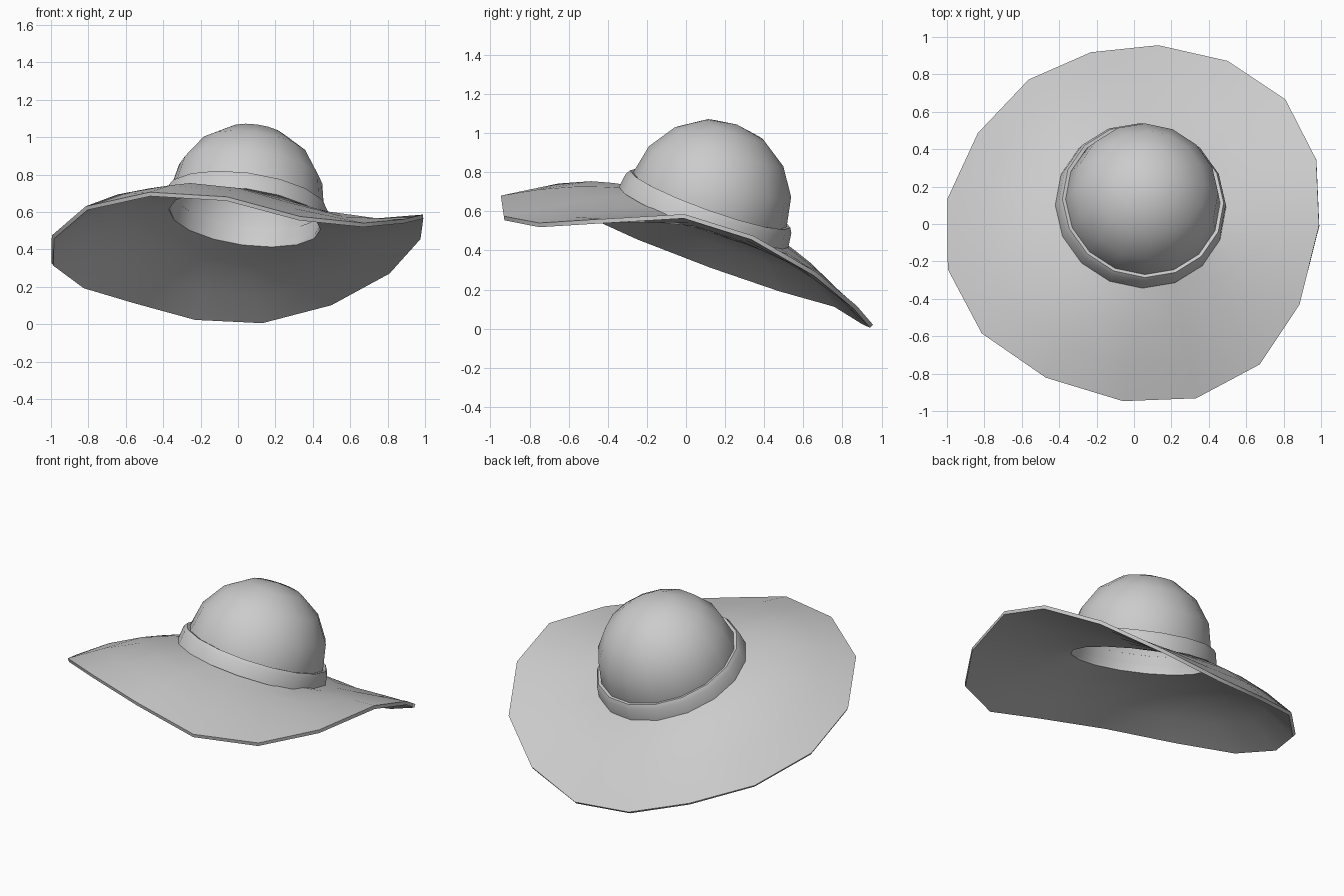
import bpy, bmesh, math
from mathutils import Vector

if "Cube" in bpy.data.objects:
    bpy.data.objects.remove(bpy.data.objects["Cube"])

N = 16
CENTRE = Vector((0.035, 0.09, 0.57))
TILT = Vector((0, 0, 1)).rotation_difference(Vector((0.14, 0.36, 1)).normalized())


def ring(r, h):
    """A 16-sided ring in the tilted frame of the head opening."""
    return [CENTRE + TILT @ Vector((r * math.cos(2 * math.pi * i / N),
                                    r * math.sin(2 * math.pi * i / N), h)) for i in range(N)]


def loft(name, rings, cap=None, closed=False, thickness=0):
    bm = bmesh.new()
    rows = [[bm.verts.new(p) for p in r] for r in rings]
    pairs = list(zip(rows, rows[1:]))
    if closed:
        pairs.append((rows[-1], rows[0]))
    for a, b in pairs:
        for i in range(N):
            j = (i + 1) % N
            bm.faces.new((a[i], a[j], b[j], b[i]))
    if cap is not None:
        tip = bm.verts.new(cap)
        for i in range(N):
            bm.faces.new((rows[-1][i], rows[-1][(i + 1) % N], tip))
    bmesh.ops.recalc_face_normals(bm, faces=bm.faces)
    # open sheets: make sure the brim faces up
    if thickness and sum(f.normal.z for f in bm.faces) < 0:
        bmesh.ops.reverse_faces(bm, faces=bm.faces)
    mesh = bpy.data.meshes.new(name)
    bm.to_mesh(mesh)
    bm.free()
    ob = bpy.data.objects.new(name, mesh)
    bpy.context.collection.objects.link(ob)
    bpy.ops.object.select_all(action='DESELECT')
    ob.select_set(True)
    bpy.context.view_layer.objects.active = ob
    if thickness:
        mod = ob.modifiers.new("thickness", 'SOLIDIFY')
        mod.thickness = thickness
        mod.offset = 0
        bpy.ops.object.modifier_apply(modifier=mod.name)
    bpy.ops.object.shade_smooth_by_angle(angle=math.radians(40))
    return ob


# Wavy outer edge of the brim, anticlockwise from the right
rim = [Vector(p) for p in (
    (.99, -.01, .575), (.975, .34, .465), (.81, .66, .28), (.5, .865, .11),
    (.13, .948, .013), (-.23, .91, .03), (-.56, .765, .12), (-.83, .48, .20),
    (-.992, .13, .32), (-.99, -.245, .465), (-.81, -.585, .62), (-.47, -.82, .695),
    (-.06, -.945, .67), (.33, -.93, .565), (.67, -.75, .53), (.885, -.43, .55))]

# Brim: drooping sheet from the head opening to the rim
inner = ring(0.41, 0)
brim_rings = []
for t in (0, 0.2, 0.4, 0.7, 1):
    row = []
    for i in range(N):
        bulge = 0.025 - 0.03 * math.cos(2 * math.pi * i / N)
        p = inner[i].lerp(rim[i], t)
        p.z += bulge * math.sin(math.pi * t)
        row.append(p)
    brim_rings.append(row)
loft("brim", brim_rings, thickness=0.022)

# Crown: short wall and a rounded dome, open underneath
R, H = 0.418, 0.09
dome = [ring(0.408, 0)]
for k in range(4):
    a = math.radians(22.5 * k)
    dome.append(ring(R * math.cos(a), H + R * math.sin(a)))
loft("crown", dome, cap=CENTRE + TILT @ Vector((0, 0, H + R)))

# Band around the base of the crown
loft("hat_band", [ring(r, h) for r, h in (
    (0.412, 0.0), (0.46, 0.0), (0.45, 0.075), (0.435, 0.1), (0.412, 0.095))], closed=True)
